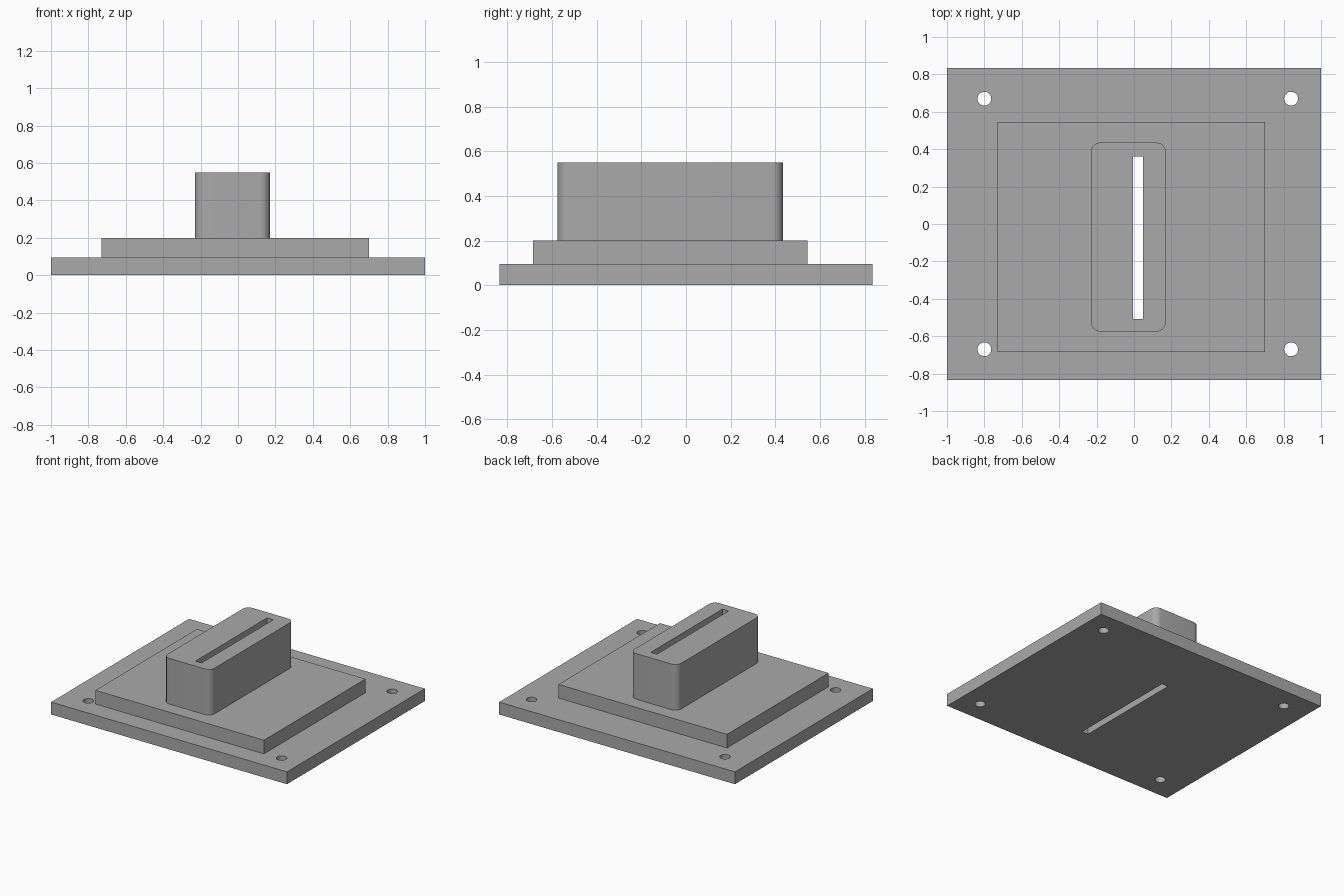
import bpy
import bmesh
from mathutils import Matrix, Vector

if "Cube" in bpy.data.objects:
    bpy.data.objects.remove(bpy.data.objects["Cube"], do_unlink=True)

GREY = (0.40, 0.40, 0.40, 1)
grey = bpy.data.materials.new("plain grey")
grey.use_nodes = True
grey.diffuse_color = GREY
grey.node_tree.nodes["Principled BSDF"].inputs["Base Color"].default_value = GREY


def finish(name, bm):
    mesh = bpy.data.meshes.new(name)
    bm.to_mesh(mesh)
    bm.free()
    mesh.materials.append(grey)
    obj = bpy.data.objects.new(name, mesh)
    bpy.context.collection.objects.link(obj)
    return obj


def box(name, low, high, radius=0):
    """Box between two corners, with optional rounded upright edges."""
    low, high = Vector(low), Vector(high)
    bm = bmesh.new()
    bmesh.ops.create_cube(bm, size=1, matrix=Matrix.Translation((low + high) / 2)
                          @ Matrix.Diagonal((*(high - low), 1)))
    if radius:
        upright = [e for e in bm.edges
                   if abs(e.verts[0].co.z - e.verts[1].co.z) > 0.01]
        bmesh.ops.bevel(bm, geom=upright, offset=radius, segments=8,
                        profile=0.5, affect='EDGES')
    return finish(name, bm)


def cut(obj, cutter):
    mod = obj.modifiers.new("cut", 'BOOLEAN')
    mod.operation = 'DIFFERENCE'
    mod.solver = 'EXACT'
    mod.object = cutter


# Stacked solid parts
base = box("base_plate", (-1, -0.835, 0), (1, 0.835, 0.095))
step = box("raised_step", (-0.73, -0.685, 0.095), (0.70, 0.545, 0.20))
block = box("slotted_block", (-0.23, -0.575, 0.20), (0.17, 0.435, 0.55), 0.05)

# Slot running through every part
slot = box("slot_cutter", (-0.006, -0.508, -0.1), (0.047, 0.36, 0.7))
for part in (base, step, block):
    cut(part, slot)

# Four screw holes near the base corners
bm = bmesh.new()
for x in (-0.80, 0.84):
    for y in (-0.67, 0.67):
        bmesh.ops.create_cone(bm, cap_ends=True, segments=32, radius1=0.037,
                              radius2=0.037, depth=0.5,
                              matrix=Matrix.Translation((x, y, 0.05)))
holes = finish("hole_cutter", bm)
cut(base, holes)

# Bake the cuts, remove the cutters and smooth the rounded walls
graph = bpy.context.evaluated_depsgraph_get()
baked = [(p, bpy.data.meshes.new_from_object(p.evaluated_get(graph)))
         for p in (base, step, block)]
for part, mesh in baked:
    part.modifiers.clear()
    part.data = mesh
for cutter in (slot, holes):
    bpy.data.objects.remove(cutter, do_unlink=True)
bpy.ops.object.select_all(action='DESELECT')
for part, mesh in baked:
    part.select_set(True)
    bpy.context.view_layer.objects.active = part
bpy.ops.object.shade_smooth_by_angle(angle=0.52)
